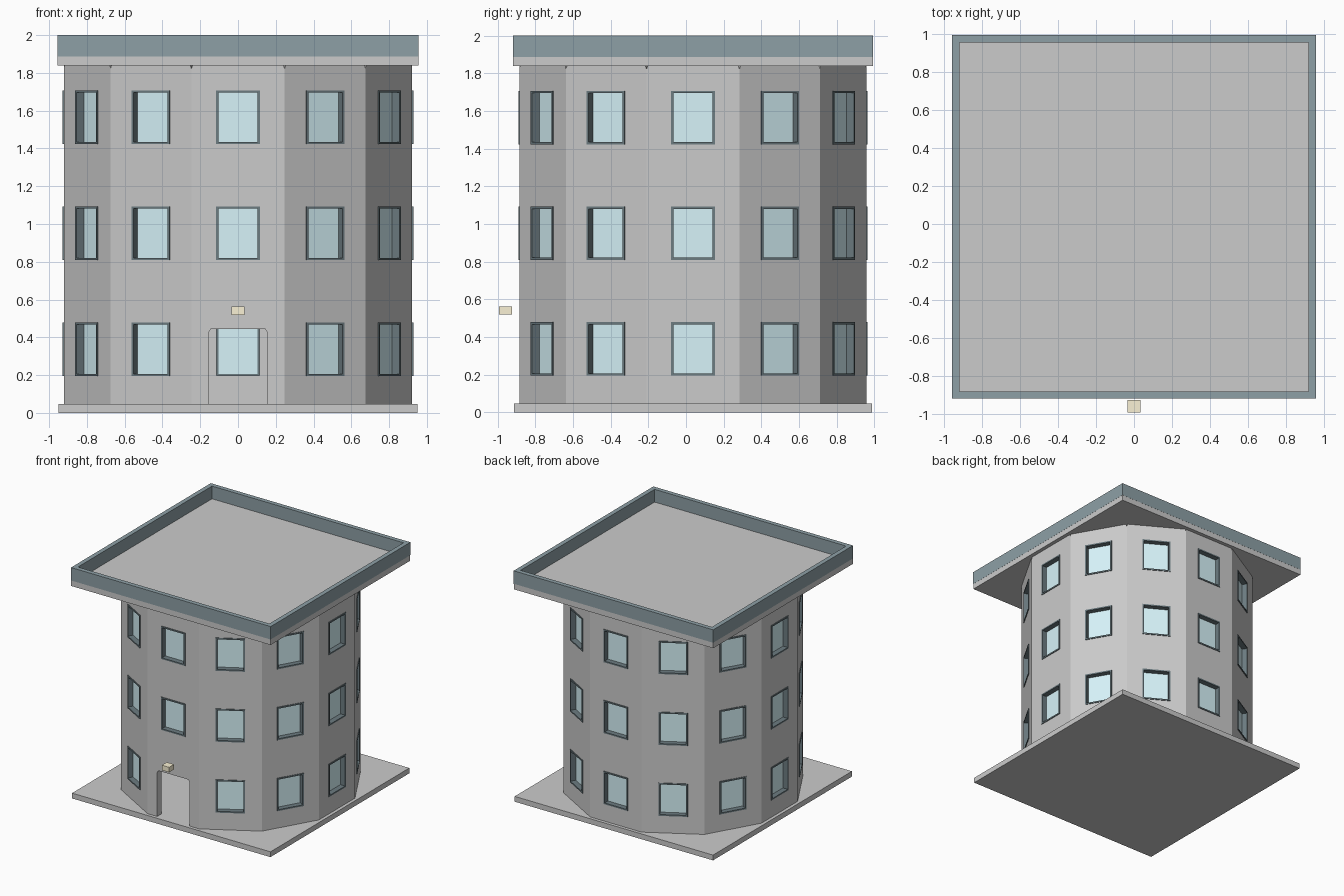
import bpy, bmesh
from math import sin, cos, tan, pi

if "Cube" in bpy.data.objects:
    bpy.data.objects.remove(bpy.data.objects["Cube"])

CY = 0.037            # plan centre in y
APO = 0.922           # distance from centre to each of the 12 wall faces
WALL = 0.06
SIDES = 12
ROWS = (0.337, 0.951, 1.565)


def material(name, rgb):
    m = bpy.data.materials.new(name)
    m.diffuse_color = (*rgb, 1)
    m.use_nodes = True
    m.node_tree.nodes["Principled BSDF"].inputs["Base Color"].default_value = m.diffuse_color
    return m


SLATE = material("slate", (0.27, 0.35, 0.38))
DARK = material("dark_frame", (0.15, 0.20, 0.22))
GLASS = material("glass", (0.68, 0.90, 0.95))
CREAM = material("cream", (0.95, 0.88, 0.66))


def finish(bm, name, mat=None):
    bmesh.ops.recalc_face_normals(bm, faces=bm.faces)
    me = bpy.data.meshes.new(name)
    bm.to_mesh(me)
    bm.free()
    ob = bpy.data.objects.new(name, me)
    bpy.context.collection.objects.link(ob)
    if mat:
        me.materials.append(mat)
    return ob


def facing(ang):
    """Map (along wall, height, distance from centre) to world space."""
    return lambda u, z, d: (d * sin(ang) + u * cos(ang), CY - d * cos(ang) + u * sin(ang), z)


def flat(u, v, d):
    return (u, CY + v, d)


def prism(bm, pts, place, d0, d1):
    a, b = [[bm.verts.new(place(u, v, d)) for u, v in pts] for d in (d0, d1)]
    bm.faces.new(a)
    bm.faces.new(b)
    for i in range(len(pts)):
        j = (i + 1) % len(pts)
        bm.faces.new((a[i], a[j], b[j], b[i]))


def ring(bm, outer, inner, place, d0, d1):
    loops = [[bm.verts.new(place(u, v, d)) for u, v in pts]
             for pts, d in ((outer, d0), (outer, d1), (inner, d1), (inner, d0))]
    n = len(outer)
    for k in range(4):
        a, b = loops[k], loops[(k + 1) % 4]
        for i in range(n):
            j = (i + 1) % n
            bm.faces.new((a[i], a[j], b[j], b[i]))


def rect(hw, hh, cv=0):
    return [(-hw, cv - hh), (hw, cv - hh), (hw, cv + hh), (-hw, cv + hh)]


def polygon(apothem):
    r = apothem / cos(pi / SIDES)
    return [(r * cos((k + .5) * 2 * pi / SIDES), r * sin((k + .5) * 2 * pi / SIDES))
            for k in range(SIDES)]


# slabs and roof parapet
for name, half, z0, z1 in (("base_slab", 0.95, 0, 0.046), ("roof_slab", 0.955, 1.84, 1.89)):
    bm = bmesh.new()
    prism(bm, rect(half, half), flat, z0, z1)
    finish(bm, name)
bm = bmesh.new()
ring(bm, rect(0.956, 0.956), rect(0.917, 0.917), flat, 1.888, 2.0)
finish(bm, "roof_parapet", SLATE)

# twelve-sided hollow wall
bm = bmesh.new()
ring(bm, polygon(APO), polygon(APO - WALL), flat, 0.046, 1.84)
walls = finish(bm, "walls")

# window frames, panes and matching openings on every face
cut, frames, panes = bmesh.new(), bmesh.new(), bmesh.new()
for k in range(SIDES):
    place = facing(k * 2 * pi / SIDES)
    for r, z in enumerate(ROWS):
        if k == 0 and r == 0:
            continue          # the doorway takes this place
        prism(cut, rect(0.113, 0.139, z), place, APO - 0.15, APO + 0.1)
        ring(frames, rect(0.116, 0.142, z), rect(0.104, 0.130, z), place, APO - 0.05, APO + 0.006)
        prism(panes, rect(0.108, 0.134, z), place, APO - 0.048, APO - 0.04)
    # small joint notch at the top of each corner
    prism(cut, [(-0.009, 1.85), (0.009, 1.85), (0, 1.822)],
          facing((k + .5) * 2 * pi / SIDES), APO - 0.15, APO + 0.1)

# doorway with clipped top corners
prism(cut, [(-0.155, 0.03), (0.155, 0.03), (0.155, 0.425), (0.143, 0.445),
            (-0.143, 0.445), (-0.155, 0.425)], facing(0), APO - 0.15, APO + 0.1)
cutter = finish(cut, "opening_cutter")
cutter.hide_render = True
finish(frames, "window_frames", DARK)
finish(panes, "window_panes", GLASS)

mod = walls.modifiers.new("openings", 'BOOLEAN')
mod.operation = 'DIFFERENCE'
mod.solver = 'EXACT'
mod.object = cutter
bpy.context.view_layer.objects.active = walls
walls.select_set(True)
bpy.ops.object.modifier_apply(modifier=mod.name)
bpy.data.objects.remove(cutter)

# lamp over the door
bm = bmesh.new()
prism(bm, rect(0.035, 0.022, 0.541), facing(0), CY + 0.925, CY + 0.992)
finish(bm, "door_lamp", CREAM)
